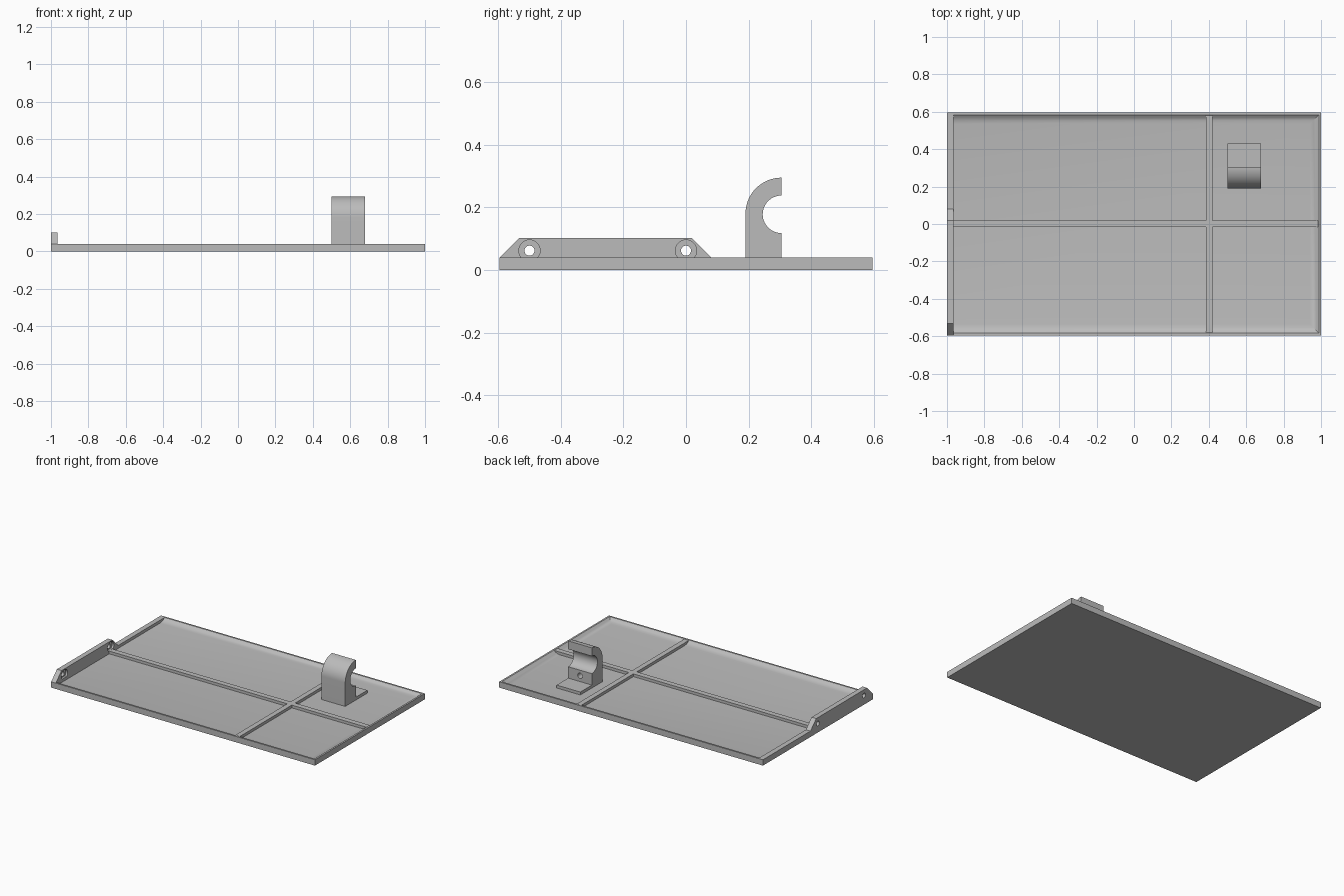
import bpy, bmesh
from math import pi, cos, sin, radians
from mathutils import Matrix

cube = bpy.data.objects.get("Cube")
if cube:
    bpy.data.objects.remove(cube)

grey = bpy.data.materials.new("light_grey")
grey.use_nodes = True
COLOUR = (0.5, 0.5, 0.5, 1)
grey.diffuse_color = COLOUR
grey.node_tree.nodes["Principled BSDF"].inputs["Base Color"].default_value = COLOUR

FLOOR, RIM = 0.02, 0.04


def finish(name, bm):
    bmesh.ops.recalc_face_normals(bm, faces=bm.faces)
    mesh = bpy.data.meshes.new(name)
    bm.to_mesh(mesh)
    bm.free()
    mesh.materials.append(grey)
    ob = bpy.data.objects.new(name, mesh)
    bpy.context.collection.objects.link(ob)
    return ob


def smooth(ob):
    bpy.ops.object.select_all(action='DESELECT')
    ob.select_set(True)
    bpy.context.view_layer.objects.active = ob
    bpy.ops.object.shade_smooth_by_angle(angle=radians(30))


def extrude_x(name, outline, x0, x1):
    """Solid from a (y, z) outline swept from x0 to x1."""
    bm = bmesh.new()
    face = bm.faces.new([bm.verts.new((x0, y, z)) for y, z in outline])
    swept = bmesh.ops.extrude_face_region(bm, geom=[face])["geom"]
    bmesh.ops.translate(bm, vec=(x1 - x0, 0, 0),
                        verts=[v for v in swept if isinstance(v, bmesh.types.BMVert)])
    return finish(name, bm)


def box(name, x0, x1, y0, y1, z0, z1):
    return extrude_x(name, [(y0, z0), (y1, z0), (y1, z1), (y0, z1)], x0, x1)


def drill(target, centre, radius, depth, axis):
    """Cut a round hole along x or y, centred on a point."""
    bm = bmesh.new()
    turn = Matrix.Rotation(pi / 2, 4, 'Y' if axis == 'X' else 'X')
    bmesh.ops.create_cone(bm, cap_ends=True, segments=32, radius1=radius, radius2=radius,
                          depth=depth, matrix=Matrix.Translation(centre) @ turn)
    cutter = finish(target.name + "_cutter", bm)
    cutter.hide_render = True
    mod = target.modifiers.new("hole", 'BOOLEAN')
    mod.operation, mod.solver, mod.object = 'DIFFERENCE', 'EXACT', cutter
    bpy.context.view_layer.objects.active = target
    bpy.ops.object.modifier_apply(modifier=mod.name)
    bpy.data.objects.remove(cutter)


def arc(cy, cz, r, start, end, steps):
    angles = [radians(start + (end - start) * i / steps) for i in range(steps + 1)]
    return [(cy + r * cos(a), cz + r * sin(a)) for a in angles]


# Shallow tray: sloped inner rim on three sides, upright wall on the right side
bm = bmesh.new()
rings = []
for inset, z in [(0, 0), (0, RIM), (0.012, RIM), (0.025, 0.03), (0.04, 0.023), (0.06, FLOOR)]:
    x0, x1, y = -1 + (0.035 if inset else 0), 1 - inset, 0.595 - inset
    rings.append([bm.verts.new(p) for p in
                  [(x0, -y, z), (x1, -y, z), (x1, y, z), (x0, y, z)]])
for low, high in zip(rings, rings[1:]):
    for i in range(4):
        j = (i + 1) % 4
        bm.faces.new([low[i], low[j], high[j], high[i]])
bm.faces.new(rings[0])
bm.faces.new(rings[-1])
smooth(finish("tray", bm))

# Crossing stiffening ribs
box("long_rib", -0.97, 0.985, -0.017, 0.02, FLOOR - 0.01, RIM - 0.001)
box("cross_rib", 0.385, 0.42, -0.58, 0.58, FLOOR - 0.01, RIM - 0.001)

# Mounting lug with two counterbored holes
lug = extrude_x("mounting_lug", [(-0.595, 0.03), (0.08, 0.03), (0.08, RIM),
                                 (0.018, 0.102), (-0.533, 0.102), (-0.595, RIM)],
                -1, -0.965)
for y in (-0.5, 0):
    drill(lug, (-0.98, y, 0.062), 0.016, 0.2, 'X')
    drill(lug, (-0.965, y, 0.062), 0.034, 0.03, 'X')
smooth(lug)

# Open hook with a blind screw hole in its back face
outline = (arc(0.305, 0.18, 0.115, 180, 90, 20) + arc(0.305, 0.178, 0.06, 90, 270, 28)
           + [(0.305, 0.01), (0.19, 0.01)])
hook = extrude_x("hook", outline, 0.5, 0.68)
drill(hook, (0.59, 0.305, 0.08), 0.018, 0.12, 'Y')
smooth(hook)

# Foot behind the hook
box("hook_foot", 0.5, 0.68, 0.3, 0.43, 0.01, RIM)
